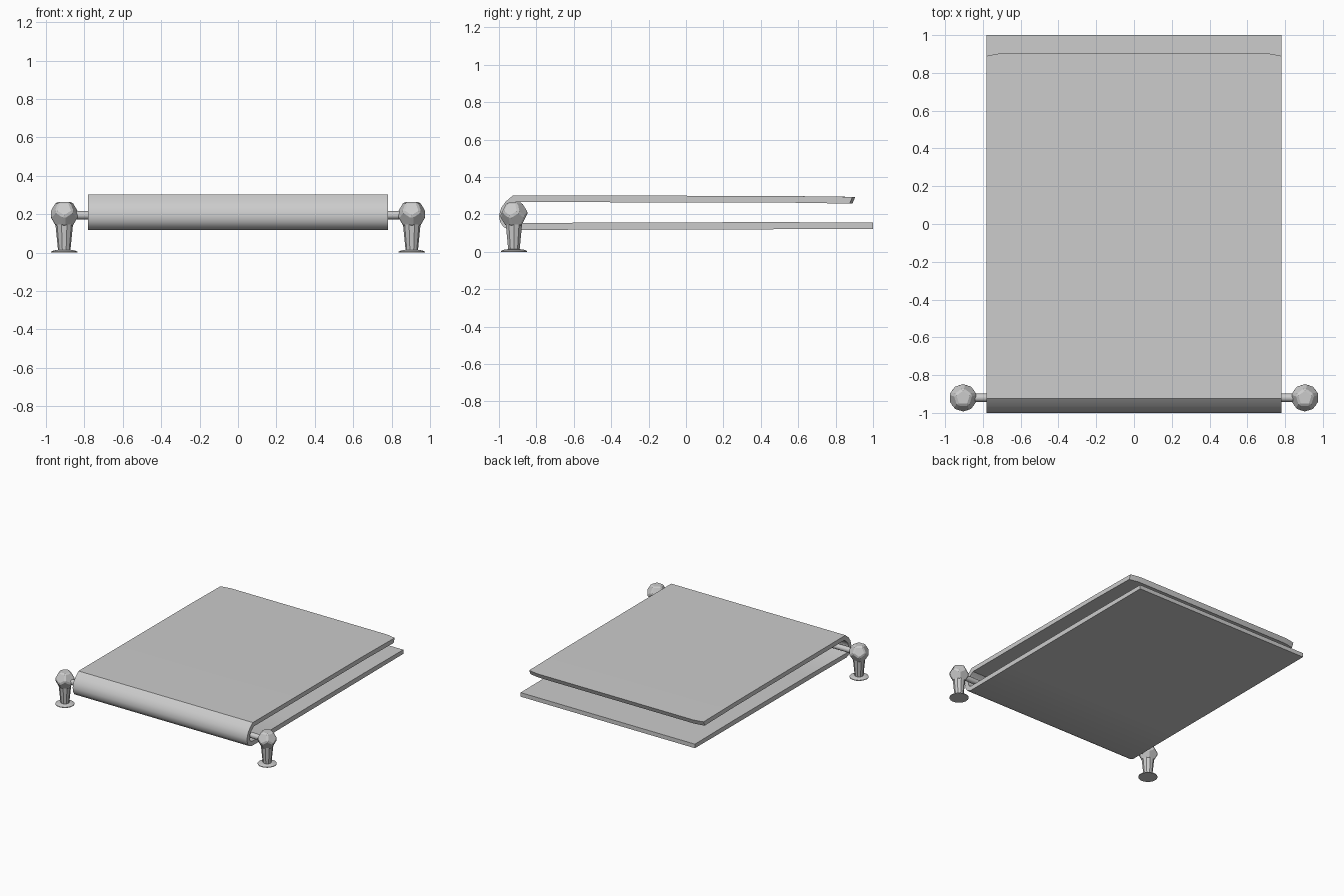
import bpy, bmesh, math
from mathutils import Vector

if "Cube" in bpy.data.objects:
    bpy.data.objects.remove(bpy.data.objects["Cube"])

BAR_Y, BAR_Z, POST_X = -0.92, 0.195, 0.905


def finish(name, bm, smooth=None):
    bmesh.ops.recalc_face_normals(bm, faces=bm.faces)
    me = bpy.data.meshes.new(name)
    bm.to_mesh(me)
    bm.free()
    ob = bpy.data.objects.new(name, me)
    bpy.context.collection.objects.link(ob)
    if smooth:
        bpy.ops.object.select_all(action='DESELECT')
        ob.select_set(True)
        bpy.context.view_layer.objects.active = ob
        bpy.ops.object.shade_smooth_by_angle(angle=math.radians(smooth))
    return ob


def lathe(bm, profile, sides, centre):
    """Revolve (radius, z) points around a vertical axis, capped at both ends."""
    rings = []
    for r, z in profile:
        rings.append([bm.verts.new((centre[0] + r * math.cos(2 * math.pi * i / sides),
                                    centre[1] + r * math.sin(2 * math.pi * i / sides), z))
                      for i in range(sides)])
    for a, b in zip(rings, rings[1:]):
        for i in range(sides):
            j = (i + 1) % sides
            bm.faces.new((a[i], a[j], b[j], b[i]))
    bm.faces.new(rings[0])
    bm.faces.new(rings[-1])


# Towel: (y, z) section of the outer and inner skins, from top flap end to lower flap end
outer = [(0.905, 0.294), (0.5, 0.299), (-0.925, 0.302), (-0.965, 0.268), (-0.988, 0.235),
         (-1.0, 0.195), (-0.994, 0.16), (-0.975, 0.132), (-0.94, 0.117), (-0.45, 0.119),
         (0.5, 0.121), (1.0, 0.123)]
inner = [(0.89, 0.258), (0.5, 0.264), (-0.91, 0.266), (-0.94, 0.244), (-0.957, 0.222),
         (-0.964, 0.195), (-0.96, 0.175), (-0.95, 0.16), (-0.93, 0.153), (-0.45, 0.157),
         (0.5, 0.159), (1.0, 0.156)]
section = outer + inner[::-1]
bm = bmesh.new()
cols = []
for x in (-0.78, -0.70, 0.70, 0.78):
    col = []
    for k, (y, z) in enumerate(section):
        # top flap corners are slightly drawn in
        if abs(x) > 0.75 and k in (0, len(section) - 1):
            y -= 0.015
        col.append(bm.verts.new((x, y, z)))
    cols.append(col)
n, m = len(section), len(outer)
for a, b in zip(cols, cols[1:]):
    for i in range(n):
        j = (i + 1) % n
        bm.faces.new((a[i], a[j], b[j], b[i]))
for col in (cols[0], cols[-1]):
    for i in range(m - 1):
        bm.faces.new((col[i], col[i + 1], col[n - 2 - i], col[n - 1 - i]))
finish("towel", bm, 35)

# Rail
bpy.ops.mesh.primitive_cylinder_add(vertices=12, radius=0.022, depth=1.76,
                                    location=(0, BAR_Y, BAR_Z),
                                    rotation=(0, math.pi / 2, 0))
rail = bpy.context.object
rail.name = "rail"
bpy.ops.object.shade_smooth_by_angle(angle=math.radians(40))

for side, label in ((-1, "left"), (1, "right")):
    c = (side * POST_X, BAR_Y)
    # Wall flange
    bm = bmesh.new()
    lathe(bm, [(0.07, 0), (0.07, 0.005), (0.052, 0.012), (0.034, 0.014)], 20, c)
    finish(label + "_flange", bm, 30)
    # Tapered stem
    bm = bmesh.new()
    lathe(bm, [(0.032, 0.01), (0.037, 0.06), (0.046, 0.15)], 10, c)
    finish(label + "_stem", bm)
    # Faceted knob: dodecahedron standing on a face, edges bevelled
    bm = bmesh.new()
    R = 0.079
    for s in (1, -1):
        for h, r in ((0.795, 0.607), (0.188, 0.982)):
            for i in range(5):
                a = 2 * math.pi * i / 5 + math.pi / 2 + (0 if s > 0 else math.pi)
                bm.verts.new((c[0] + R * r * math.cos(a), c[1] + R * r * math.sin(a),
                              0.2 + s * R * h))
    bmesh.ops.convex_hull(bm, input=bm.verts)
    bmesh.ops.dissolve_limit(bm, angle_limit=math.radians(5), verts=bm.verts, edges=bm.edges)
    bmesh.ops.bevel(bm, geom=bm.edges[:], offset=0.009, segments=1, affect='EDGES')
    finish(label + "_knob", bm)
